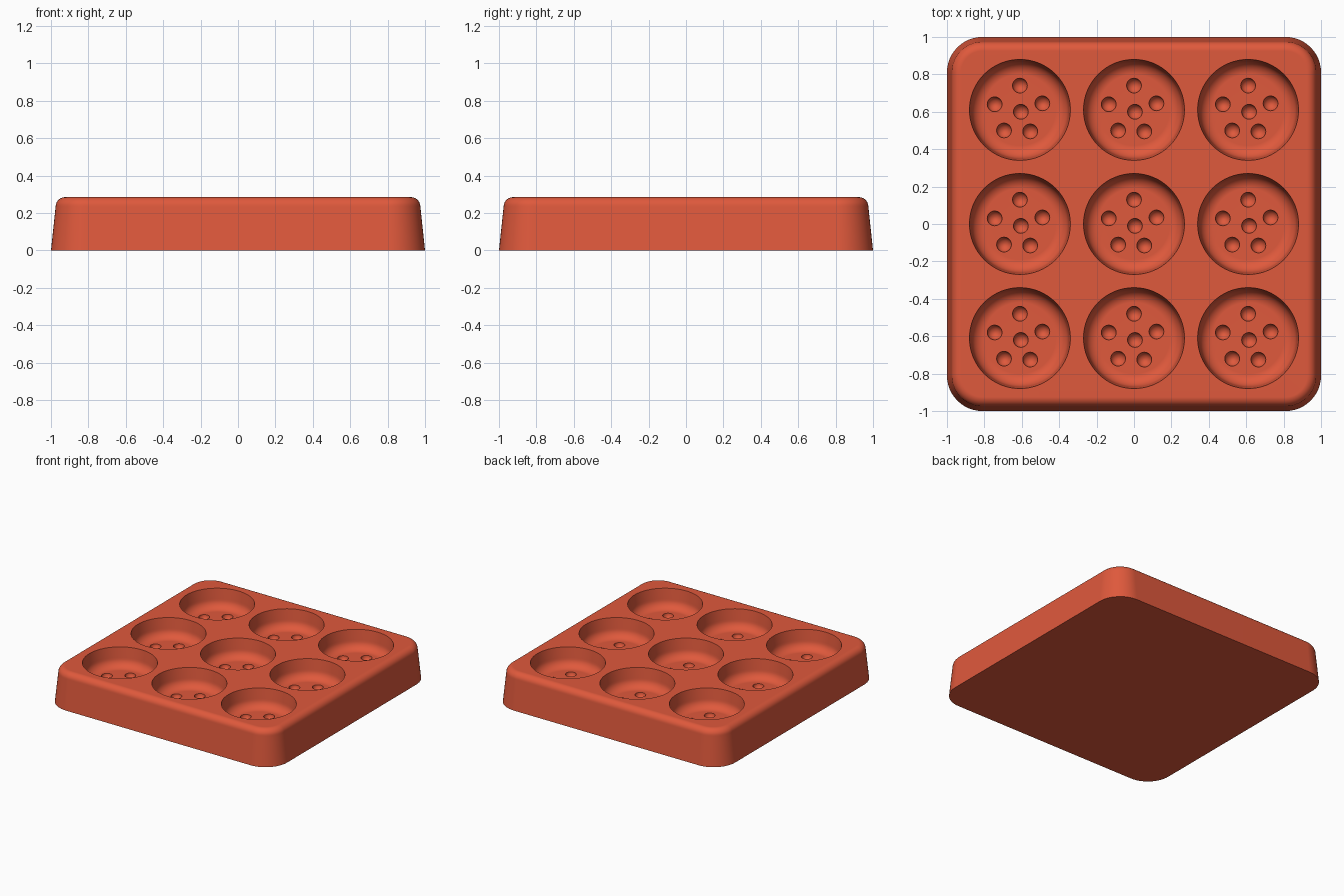
import bpy, bmesh
from math import sin, cos, pi, radians
from mathutils import Matrix

cube = bpy.data.objects.get("Cube")
if cube:
    bpy.data.objects.remove(cube, do_unlink=True)

HEIGHT, CORNER, FILLET = 0.285, 0.19, 0.05
PITCH, FLOOR = 0.61, 0.135

clay = bpy.data.materials.new("terracotta red")
clay.use_nodes = True
COLOR = (0.74, 0.1, 0.045, 1)
clay.diffuse_color = COLOR
clay.node_tree.nodes["Principled BSDF"].inputs["Base Color"].default_value = COLOR


def make_object(name, bm):
    bmesh.ops.recalc_face_normals(bm, faces=bm.faces)
    mesh = bpy.data.meshes.new(name)
    bm.to_mesh(mesh)
    bm.free()
    mesh.materials.append(clay)
    obj = bpy.data.objects.new(name, mesh)
    bpy.context.collection.objects.link(obj)
    return obj


def loft(bm, rings):
    """Bridge closed rings of points and cap both ends."""
    loops = [[bm.verts.new(p) for p in ring] for ring in rings]
    for a, b in zip(loops, loops[1:]):
        for i in range(len(a)):
            j = (i + 1) % len(a)
            bm.faces.new((a[i], a[j], b[j], b[i]))
    bm.faces.new(loops[0])
    bm.faces.new(loops[-1])


def rounded_square(half, radius, z, steps=12):
    points = []
    for quarter, (sx, sy) in enumerate(((1, 1), (-1, 1), (-1, -1), (1, -1))):
        for k in range(steps + 1):
            a = (quarter + k / steps) * pi / 2
            points.append((sx * (half - radius) + radius * cos(a),
                           sy * (half - radius) + radius * sin(a), z))
    return points


def circle(x, y, r, z, n=64):
    return [(x + r * cos(2 * pi * i / n), y + r * sin(2 * pi * i / n), z) for i in range(n)]


# Tapered tray body with a rounded top edge
profile = [(0, 0)]
for k in range(9):
    a = k / 8 * pi / 2
    profile.append((0.025 + FILLET * (1 - cos(a)), HEIGHT - FILLET + FILLET * sin(a)))
bm = bmesh.new()
loft(bm, [rounded_square(1 - d, CORNER - d, z) for d, z in profile])
tray = make_object("tray", bm)

# Cutter for the nine round wells, with a curved wall foot
centers = [(x * PITCH, y * PITCH) for x in (-1, 0, 1) for y in (-1, 0, 1)]
well = [(0.275, HEIGHT + 0.04), (0.27, HEIGHT)]
for k in range(9):
    a = k / 8 * pi / 2
    well.append((0.19 + 0.07 * cos(a), FLOOR + 0.07 * (1 - sin(a))))
bm = bmesh.new()
for x, y in centers:
    loft(bm, [circle(x, y, r, z) for r, z in well])
wells = make_object("well_cutter", bm)

# Cutter for the dimples in each well floor
dimples = [(0, 0.13), (-0.135, 0.03), (0.12, 0.035), (0.005, -0.01), (-0.085, -0.11), (0.055, -0.115)]
bm = bmesh.new()
for x, y in centers:
    for dx, dy in dimples:
        bmesh.ops.create_uvsphere(bm, u_segments=24, v_segments=13, radius=0.04,
                                  matrix=Matrix.Translation((x + dx, y + dy, FLOOR)))
dots = make_object("dimple_cutter", bm)

# Cut the wells, then the dimples
for cutter in (wells, dots):
    cutter.hide_render = True
    cut = tray.modifiers.new(cutter.name, 'BOOLEAN')
    cut.operation = 'DIFFERENCE'
    cut.solver = 'EXACT'
    cut.object = cutter

bpy.ops.object.select_all(action='DESELECT')
tray.select_set(True)
bpy.context.view_layer.objects.active = tray
bpy.ops.object.convert(target='MESH')
for cutter in (wells, dots):
    bpy.data.objects.remove(cutter, do_unlink=True)

# Smooth curves with crisp rims
bpy.ops.object.shade_smooth_by_angle(angle=radians(35))
weighted = tray.modifiers.new("even_normals", 'WEIGHTED_NORMAL')
weighted.keep_sharp = True
